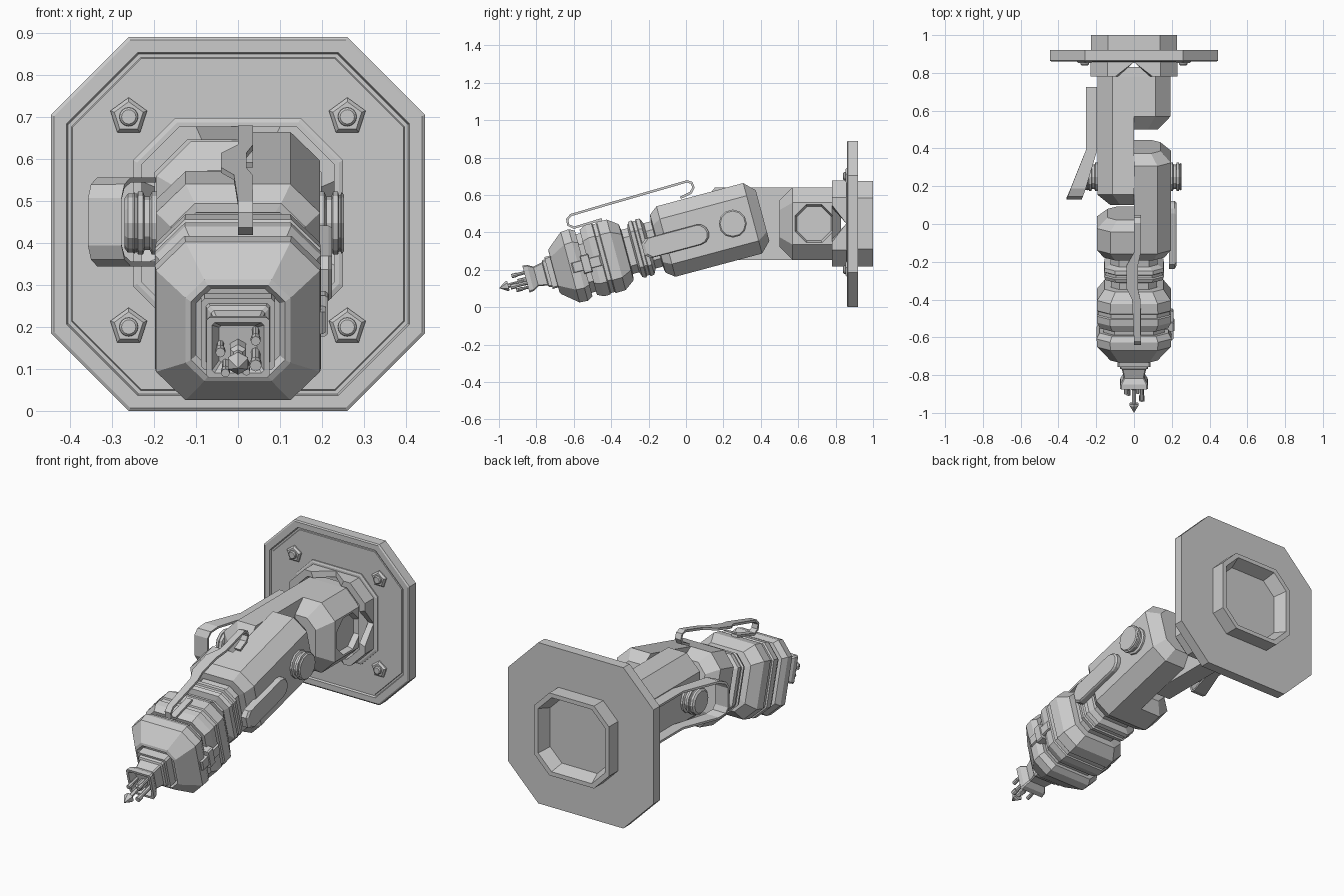
import bpy, bmesh
from math import sin, cos, pi, radians
from mathutils import Matrix, Vector

if "Cube" in bpy.data.objects:
    bpy.data.objects.remove(bpy.data.objects["Cube"])

def frame(origin, axis, up):
    m = Matrix((Vector((1, 0, 0)), Vector(axis), Vector(up))).transposed().to_4x4()
    m.translation = origin
    return m

A = radians(15)
BASE = frame((0, 0, 0.447), (0, 1, 0), (0, 0, 1))                    # along +y
ARM = frame((0, 0.25, 0.447), (0, -cos(A), -sin(A)), (0, -sin(A), cos(A)))  # tilted forearm

def finish(name, bm, m=Matrix()):
    bmesh.ops.transform(bm, matrix=m, verts=bm.verts)
    bmesh.ops.remove_doubles(bm, verts=bm.verts, dist=1e-5)
    bmesh.ops.recalc_face_normals(bm, faces=bm.faces)
    me = bpy.data.meshes.new(name)
    bm.to_mesh(me)
    bm.free()
    ob = bpy.data.objects.new(name, me)
    bpy.context.collection.objects.link(ob)
    return ob

def loft(name, m, sections, ratio=0.38, lo=-9, hi=9):
    """Chamfered-square sections (position, half size), sides clamped to lo..hi."""
    bm = bmesh.new()
    rings = []
    for t, a in sections:
        w, h = a if isinstance(a, tuple) else (a, a)
        c = ratio * min(w, h)
        pts = [(w, h - c), (w - c, h), (c - w, h), (-w, h - c),
               (-w, c - h), (c - w, -h), (w - c, -h), (w, c - h)]
        rings.append([bm.verts.new((min(max(x, lo), hi), t, z)) for x, z in pts])
    for r, s in zip(rings, rings[1:]):
        for i in range(8):
            bm.faces.new((r[i], r[(i + 1) % 8], s[(i + 1) % 8], s[i]))
    bm.faces.new(rings[0])
    bm.faces.new(rings[-1])
    return finish(name, bm, m)

def prism(name, m, pts, levels):
    """Side-view outline stacked along x: levels are (x, scale about the outline centre)."""
    bm = bmesh.new()
    n = len(pts)
    cu, cv = sum(p[0] for p in pts) / n, sum(p[1] for p in pts) / n
    rings = [[bm.verts.new((x, cu + (u - cu) * s, cv + (v - cv) * s)) for u, v in pts]
             for x, s in levels]
    for r, s in zip(rings, rings[1:]):
        for i in range(n):
            bm.faces.new((r[i], r[(i + 1) % n], s[(i + 1) % n], s[i]))
    bm.faces.new(rings[0])
    bm.faces.new(rings[-1])
    return finish(name, bm, m)

def circle(u, v, r, n, a0=0.0, a1=2 * pi):
    full = a1 - a0 > 6
    return [(u + r * cos(a0 + (a1 - a0) * i / (n if full else n - 1)),
             v + r * sin(a0 + (a1 - a0) * i / (n if full else n - 1))) for i in range(n)]

def rod(name, m, x, v, stations, n=8):
    """Round rod along the frame axis: stations are (position, radius)."""
    bm = bmesh.new()
    rings = [[bm.verts.new((x + cx, t, v + cz)) for cx, cz in circle(0, 0, r, n, pi / 2, 5 * pi / 2)]
             for t, r in stations]
    for r, s in zip(rings, rings[1:]):
        for i in range(n):
            bm.faces.new((r[i], r[(i + 1) % n], s[(i + 1) % n], s[i]))
    bm.faces.new(rings[0])
    bm.faces.new(rings[-1])
    return finish(name, bm, m)

def ribbon(name, path, thick):
    """Bent flat strip: path of (y, z, x_left, x_right)."""
    bm = bmesh.new()
    rows = [(bm.verts.new((a, y, z)), bm.verts.new((b, y, z))) for y, z, a, b in path]
    for p, q in zip(rows, rows[1:]):
        bm.faces.new((p[0], p[1], q[1], q[0]))
    ob = finish(name, bm)
    mod = ob.modifiers.new("thickness", 'SOLIDIFY')
    mod.thickness, mod.offset = thick, 0
    return ob

# Wall plate with raised rim, and hollow boss behind it
WALL = frame((0, 0, 0.445), (0, 1, 0), (0, 0, 1))
loft("wall_plate", WALL, [(0.92, 0.445), (0.865, 0.445), (0.86, 0.438), (0.86, 0.408),
                          (0.872, 0.404), (0.872, 0.396), (0.868, 0.394)], 0.415)
loft("back_boss", BASE, [(0.91, 0.228), (1.0, 0.228), (1.0, 0.205), (0.93, 0.18)], 0.4)
loft("collar_base", BASE, [(0.875, 0.25), (0.862, 0.25), (0.858, 0.24)], 0.4)

# Collar around the shoulder, with a V notch in each side
bm = bmesh.new()
cols = []
for k in range(4):
    for s, d in ((-0.14, 0.78), (-0.1, 0.78), (0, 0.857), (0.1, 0.78), (0.14, 0.78)):
        p = Matrix.Rotation(-k * pi / 2, 2) @ Vector((s, 0.23))
        cols.append([bm.verts.new((p.x * f, y, p.y * f))
                     for f, y in ((1, 0.865), (1, d), (0.86, d), (0.86, 0.865))])
for p, q in zip(cols, cols[1:] + cols[:1]):
    for i in range(4):
        bm.faces.new((p[i], p[(i + 1) % 4], q[(i + 1) % 4], q[i]))
finish("notched_collar", bm, BASE)

# Four pentagonal nuts with round bolts
for x in (-0.26, 0.26):
    for z in (0.7 - 0.447, 0.2 - 0.447):
        rod("plate_nut", BASE, x, z, [(0.875, 0.046), (0.862, 0.046), (0.852, 0.036)], 5)
        rod("plate_bolt", BASE, x, z, [(0.86, 0.023), (0.845, 0.022), (0.84, 0.017)], 16)

# Shoulder: shared body, long left prong, short right end
body = loft("shoulder_body", BASE, [(0.57, 0.194), (0.78, 0.194), (0.83, (0.13, 0.192))], 0.42)
loft("shoulder_left_prong", BASE, [(0.1, 0.125), (0.155, 0.194), (0.57, 0.194)], 0.42, hi=0)
loft("shoulder_right_end", BASE, [(0.5, 0.125), (0.57, 0.194)], 0.42, lo=0)
cut = prism("recess_cutter", BASE, circle(0.685, 0, 0.112, 8, pi / 8, 17 * pi / 8),
            [(0.165, 0.88), (0.2, 1.0)])
cut.hide_render = True
cut.hide_viewport = True
mod = body.modifiers.new("side_recess", 'BOOLEAN')
mod.object, mod.operation = cut, 'DIFFERENCE'

# Elbow knobs on both sides
for s in (-1, 1):
    prism("elbow_knob", BASE, circle(0.25, 0, 0.075, 12),
          [(s * x, k) for x, k in ((0.18, 1), (0.205, 1), (0.21, 0.85), (0.222, 0.85),
                                   (0.226, 1), (0.238, 1), (0.24, 0.9), (0.244, 0.9),
                                   (0.246, 0.98), (0.252, 0.9))])
prism("left_pivot_cap", BASE, circle(0.25, 0, 0.07, 12), [(-0.24, 1), (-0.262, 1), (-0.27, 0.85)])

# Forearm: right prong plus full-width front block and banded neck
loft("forearm_prong", ARM, [(-0.165, 0.14), (-0.11, 0.195), (0.37, 0.195)], 0.36, lo=0)
loft("forearm_block", ARM, [(0.2, 0.14), (0.25, 0.195), (0.37, 0.195), (0.415, 0.16), (0.42, 0.13)], 0.36)
loft("wrist_neck", ARM, [(0.4, 0.125), (0.46, 0.125), (0.475, 0.155), (0.495, 0.158), (0.5, 0.15),
                         (0.515, 0.15), (0.52, 0.158), (0.54, 0.152), (0.55, 0.122), (0.62, 0.122)], 0.36)

# Hand housing with groove and recessed front socket
loft("hand_housing", ARM, [(0.585, 0.12), (0.59, 0.155), (0.645, 0.195), (0.7, 0.197), (0.705, 0.19),
                           (0.725, 0.19), (0.73, 0.197), (0.765, 0.197), (0.8, 0.18), (0.8, 0.162),
                           (0.825, 0.162), (0.825, 0.182), (0.855, 0.198), (0.9, 0.195),
                           (0.985, 0.125), (0.99, 0.112), (0.975, 0.1)], 0.36)

# Side pad and clip on the right
prism("side_pad", ARM, circle(0.19, -0.01, 0.055, 7, pi / 2, 3 * pi / 2)
      + [(0.47, -0.065), (0.5, -0.04), (0.5, 0.02), (0.47, 0.045)],
      [(0.185, 1), (0.215, 1), (0.224, 0.93)])
prism("side_clip_bar", ARM, [(0.73, -0.035), (0.89, -0.035), (0.89, 0.02), (0.73, 0.02)],
      [(0.15, 1), (0.2, 1), (0.208, 0.92)])
prism("side_clip_tab", ARM, [(0.79, -0.055), (0.835, -0.055), (0.835, 0.045), (0.79, 0.045)],
      [(0.15, 1), (0.207, 1), (0.214, 0.9)])

# Flared square nozzle with tool rods
loft("tool_nozzle", ARM, [(0.96, 0.088), (1.02, 0.088), (1.02, 0.076), (1.035, 0.074), (1.04, 0.064),
                          (1.09, 0.054), (1.12, 0.072), (1.145, 0.075), (1.145, 0.062), (1.11, 0.045)], 0.1)
rod("pointed_tool", ARM, 0, -0.01, [(1.08, 0.022), (1.16, 0.022), (1.17, 0.012), (1.245, 0.012),
                                     (1.245, 0.027), (1.255, 0.027), (1.294, 0.001)], 6)
for x, v, end, r in ((0.042, 0.035, 1.215, 0.009), (0.042, -0.02, 1.235, 0.011),
                     (-0.042, 0.0, 1.19, 0.009), (-0.03, -0.045, 1.21, 0.008), (0.02, -0.045, 1.2, 0.007)):
    rod("tool_rod", ARM, x, v, [(1.09, r), (end - 0.03, r), (end - 0.03, r * 1.3), (end, r * 1.3)])

# Left loop handle, flaring away from the arm
half = [(0.725, 0.55, -0.255, -0.195), (0.39, 0.55, -0.255, -0.195),
        (0.19, 0.55, -0.335, -0.255), (0.15, 0.535, -0.35, -0.27), (0.135, 0.505, -0.357, -0.277)]
ribbon("left_loop_handle", half + [(y, 0.9 - z, a, b) for y, z, a, b in reversed(half)], 0.012)

# Top cable strap from hand to forearm, widening sideways in the middle
L, R = 0.0, 0.036
ribbon("top_strap", [(-0.45, 0.47, L, R), (-0.6, 0.425, L, R), (-0.63, 0.44, L, R), (-0.635, 0.47, L, R),
                     (-0.615, 0.493, L, R), (-0.4, 0.556, -0.01, 0.034), (-0.34, 0.573, -0.04, 0.02),
                     (-0.22, 0.608, -0.04, 0.02), (-0.15, 0.628, L, R), (0.005, 0.673, L, R),
                     (0.03, 0.665, L, R), (0.04, 0.64, L, R), (0.025, 0.612, L, R),
                     (-0.03, 0.585, L, R)], 0.013)
